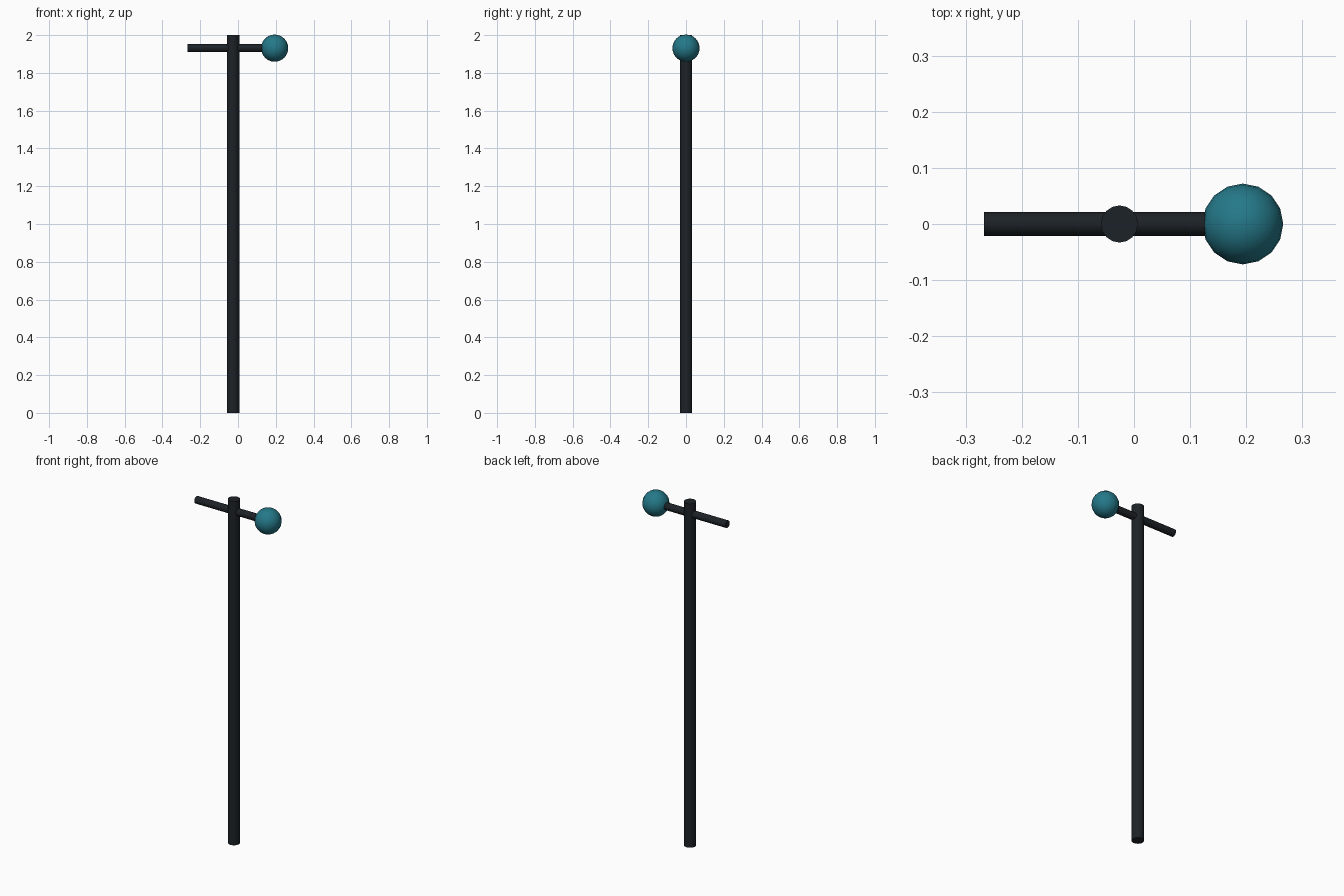
import bpy, math

if "Cube" in bpy.data.objects:
    bpy.data.objects.remove(bpy.data.objects["Cube"])

POLE_X, ARM_Z = -0.026, 1.931


def material(name, color):
    m = bpy.data.materials.new(name)
    m.diffuse_color = (*color, 1)
    m.use_nodes = True
    m.node_tree.nodes["Principled BSDF"].inputs["Base Color"].default_value = m.diffuse_color
    return m


def finish(name, mat):
    ob = bpy.context.object
    ob.name = name
    ob.data.materials.append(mat)
    bpy.ops.object.transform_apply(location=False, rotation=True, scale=True)
    bpy.ops.object.shade_smooth_by_angle(angle=math.radians(35))
    return ob


dark = material("dark_metal", (0.012, 0.016, 0.02))
teal = material("teal", (0.018, 0.19, 0.25))

# Upright pole
bpy.ops.mesh.primitive_cylinder_add(vertices=16, radius=0.033, depth=2,
                                    location=(POLE_X, 0, 1))
finish("pole", dark)

# Cross arm, centred on the pole and running into the ball
bpy.ops.mesh.primitive_cylinder_add(vertices=16, radius=0.021, depth=0.482,
                                    location=(POLE_X, 0, ARM_Z),
                                    rotation=(0, math.pi / 2, 0))
finish("cross_arm", dark)

# Ball on the arm's end
bpy.ops.mesh.primitive_uv_sphere_add(segments=16, ring_count=12, radius=0.072,
                                     location=(0.194, 0, ARM_Z))
finish("ball", teal)
